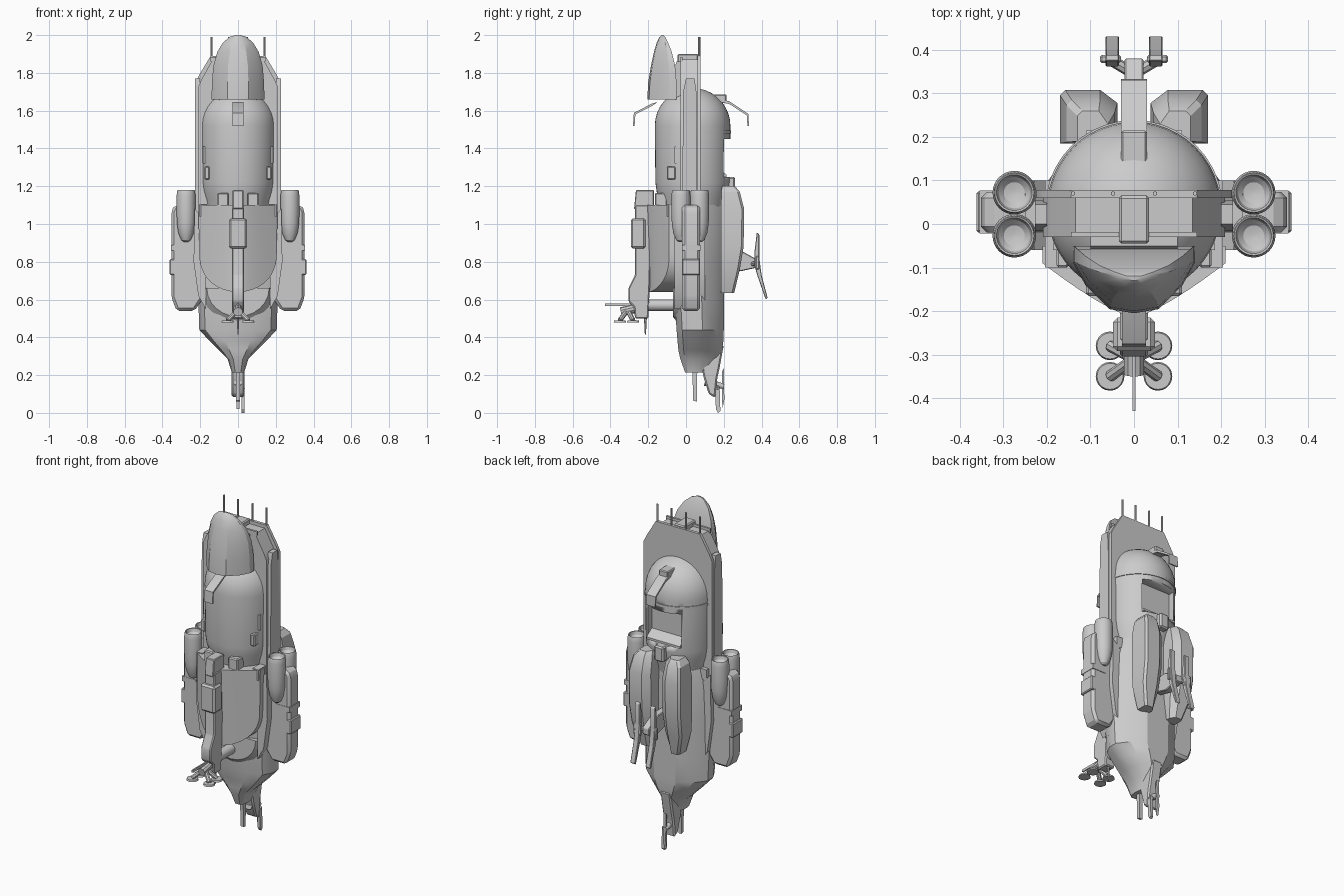
import bpy, bmesh, math
from mathutils import Vector

if "Cube" in bpy.data.objects:
    bpy.data.objects.remove(bpy.data.objects["Cube"])


def finish(name, bm, bevel=0.0):
    bmesh.ops.recalc_face_normals(bm, faces=bm.faces)
    if bevel:
        bmesh.ops.bevel(bm, geom=bm.edges[:], offset=bevel, segments=1, affect='EDGES')
    me = bpy.data.meshes.new(name)
    bm.to_mesh(me)
    bm.free()
    ob = bpy.data.objects.new(name, me)
    bpy.context.collection.objects.link(ob)
    bpy.ops.object.select_all(action='DESELECT')
    ob.select_set(True)
    bpy.context.view_layer.objects.active = ob
    bpy.ops.object.shade_smooth_by_angle(angle=math.radians(28))
    return ob


def loft(name, rings, bevel=0.0):
    bm = bmesh.new()
    vs = [[bm.verts.new(p) for p in r] for r in rings]
    n = len(rings[0])
    for a, b in zip(vs, vs[1:]):
        for i in range(n):
            bm.faces.new((a[i], a[(i + 1) % n], b[(i + 1) % n], b[i]))
    bm.faces.new(vs[0])
    bm.faces.new(vs[-1])
    return finish(name, bm, bevel)


def box(name, x0, x1, y0, y1, z0, z1, bevel=0.0):
    return loft(name, [[(x0, y0, z), (x1, y0, z), (x1, y1, z), (x0, y1, z)] for z in (z0, z1)], bevel)


def side_prism(name, yz, x0, x1, bevel=0.0):
    return loft(name, [[(x, y, z) for y, z in yz] for x in (x0, x1)], bevel)


def front_prism(name, xz, y0, y1, bevel=0.0):
    return loft(name, [[(x, y, z) for x, z in xz] for y in (y0, y1)], bevel)


def turned(name, x, y, profile, n=32):
    return loft(name, [[(x + r * math.cos(2 * math.pi * i / n), y + r * math.sin(2 * math.pi * i / n), z)
                        for i in range(n)] for z, r in profile])


def rod(name, a, b, r1, r2=None, n=12):
    a, b = Vector(a), Vector(b)
    bm = bmesh.new()
    bmesh.ops.create_cone(bm, cap_ends=True, segments=n, radius1=r1, radius2=r2 or r1, depth=(b - a).length)
    q = (b - a).to_track_quat('Z', 'Y').to_matrix().to_4x4()
    q.translation = (a + b) / 2
    bm.transform(q)
    return finish(name, bm)


def hull(name, pts):
    bm = bmesh.new()
    vs = [bm.verts.new(p) for p in pts]
    bmesh.ops.convex_hull(bm, input=vs)
    bmesh.ops.delete(bm, geom=[v for v in bm.verts if not v.link_faces], context='VERTS')
    return finish(name, bm)


def mx(s, a, b):
    return (a, b) if s > 0 else (-b, -a)


# Domed crew capsule with a rear hatch recess
dome = [(1.52 + 0.2 * math.sin(a), 0.2 * math.cos(a)) for a in [math.radians(d) for d in range(0, 86, 10)] + [1.54]]
cap = turned('capsule', 0, 0.035, [(1.06, .165), (1.13, .178), (1.17, .19), (1.22, .197)] + dome, 48)
cut = box('hatch_cutter', -.11, .11, .165, .3, 1.25, 1.45)
cut.hide_render = True
m = cap.modifiers.new('hatch', 'BOOLEAN')
m.operation, m.object, m.solver = 'DIFFERENCE', cut, 'EXACT'
bpy.context.view_layer.objects.active = cap
bpy.ops.object.modifier_apply(modifier='hatch')
bpy.data.objects.remove(cut)
# thin rear half-band above the hatch
arc = [(math.cos(math.pi * i / 20), math.sin(math.pi * i / 20)) for i in range(21)]
loft('dome_band', [[(r * x, .035 + r * y, z) for r, z in [(.19, 1.48), (.204, 1.48), (.204, 1.495), (.19, 1.495)]] for x, y in arc])
side_prism('hatch_ledge', [(.16, 1.25), (.215, 1.25), (.215, 1.262), (.16, 1.3)], -.11, .11)

# Nose canopy, lofted upward and leaning back, with its rear mount
rings = []
for z, w, f, b in [(1.66, .14, -.205, -.05), (1.75, .138, -.2, -.05), (1.84, .13, -.185, -.058), (1.91, .11, -.17, -.075),
                   (1.96, .08, -.155, -.095), (1.99, .045, -.14, -.11), (2.0, .015, -.13, -.12)]:
    d = b - f
    rings.append([(w * x, f + d * y, z) for x, y in [(-1, 1), (-1, .75), (-.8, .42), (-.4, .06), (0, 0),
                                                     (.4, .06), (.8, .42), (1, .75), (1, 1)]])
loft('canopy', rings)
side_prism('canopy_mount', [(-.07, 1.64), (-.02, 1.64), (-.02, 1.86), (-.05, 1.86), (-.07, 1.8)], -.1, .1)

# Upright back frame: thin rear plate, side rails and top block
plate = [(-.225, .9), (.225, .9), (.225, 1.75), (.205, 1.79), (.145, 1.89), (-.145, 1.89), (-.205, 1.79), (-.225, 1.75)]
front_prism('rear_plate', plate, .06, .078)
inner = [(x * .93, z - .02 * (z > 1)) for x, z in plate]
front_prism('frame_core', inner, -.03, .06)
box('frame_block', -.035, .035, -.045, .065, 1.82, 1.9, .006)
for s in (-1, 1):
    x0, x1 = mx(s, .2, .228)
    side_prism('side_rail', [(-.02, 1.05), (.06, 1.05), (.055, 1.7), (.045, 1.77), (.0, 1.77), (-.015, 1.7)], x0, x1)
    x0, x1 = mx(s, .035, .145)
    box('top_frame', x0, x1, -.03, -.018, 1.86, 1.885)
    for x in (.048, .14):
        rod('antenna', (s * x, .07, 1.82), (s * x, .07, 1.99), .0055, n=6)
    # capsule side fittings
    x0, x1 = mx(s, .15, .178)
    box('side_window', x0, x1, -.1, -.055, 1.235, 1.305, .005)
    x0, x1 = mx(s, .165, .186)
    box('side_slot', x0, x1, -.06, -.045, 1.32, 1.41)
    x0, x1 = mx(s, .05, .11)
    box('collar_clamp', x0, x1, -.165, -.1, 1.09, 1.165, .006)
    x0, x1 = mx(s, .165, .205)
    box('shoulder_block', x0, x1, -.1, .1, 1.04, 1.105)

# Lower hull, faceted loft down to the keel
rings = []
for z, w, f, b in [(1.1, .185, -.12, .2), (1.0, .205, -.09, .203), (.8, .21, -.075, .203), (.6, .21, -.06, .2),
                   (.44, .205, -.05, .2), (.38, .15, -.045, .198), (.33, .1, -.04, .19), (.285, .055, -.03, .17), (.215, .033, -.005, .12)]:
    d = b - f
    rings.append([(w * x, f + d * y, z) for x, y in [(-.45, 0), (.45, 0), (.85, .12), (1, .35), (1, .55),
                                                     (.75, .82), (.35, 1), (-.35, 1), (-.75, .82), (-1, .55), (-1, .35), (-.85, .12)]])
loft('lower_hull', rings)
# Rounded front armour panel and the lip under it
pts = []
for i in range(-12, 13):
    t = i / 12
    x, y = .21 * math.sin(t * math.pi / 2), -.09 - .125 * (1 - abs(math.sin(t * math.pi / 2)) ** 1.3)
    zb = .86 - .22 * math.cos(t * math.pi / 2) ** .8 if abs(t) < 1 else .86
    pts += [(x, y, 1.1), (x * .98, y + .02 * (1 - abs(t)), zb), (x, -.05, 1.1), (x * .98, -.05, zb)]
hull('front_panel', pts)
pts = []
for i in range(13):
    a = math.pi * i / 12
    pts += [(.165 * math.cos(a), -.07, .66 - .15 * math.sin(a)), (.19 * math.cos(a), -.03, .66 - .2 * math.sin(a))]
hull('panel_lip', pts)
rod('strut_pipe', (0, -.06, .57), (0, -.23, .57), .03, n=20)

# Front landing column
side_prism('column', [(-.18, 1.1), (-.27, 1.1), (-.27, .73), (-.305, .66), (-.305, .59), (-.275, .56), (-.27, .5), (-.2, .5), (-.19, .7)],
           -.032, .032, .006)
side_prism('column_head', [(-.17, 1.18), (-.265, 1.18), (-.275, 1.08), (-.17, 1.08)], -.028, .028, .004)
box('column_case', -.048, .048, -.292, -.215, .87, 1.03, .01)
rod('column_spike', (0, -.215, .51), (0, -.215, .415), .008, .003, 6)
rod('foot_hub', (0, -.26, .555), (0, -.345, .535), .024, n=10)
box('probe_blade', -.004, .004, -.43, -.26, .565, .58)
for s in (-1, 1):
    for y in (-.28, -.35):
        rod('foot_leg', (0, -.31, .545), (s * .055, y, .49), .013, n=8)
        rod('foot_pad', (s * .055, y, .478), (s * .055, y, .488), .033, .03, 20)

# Side pods with twin open-ended boosters
for s in (-1, 1):
    front_prism('side_pod', [(s * x, z) for x, z in [(.19, 1.08), (.3, 1.1), (.335, 1.1), (.352, 1.07), (.352, .61),
                                                     (.325, .54), (.23, .54), (.19, .6)]], -.02, .074, .014)
    front_prism('pod_core', [(s * x, z) for x, z in [(.17, 1.02), (.23, 1.08), (.235, .8), (.21, .62), (.17, .55)]], -.06, .1)
    x0, x1 = mx(s, .325, .362)
    box('pod_box', x0, x1, -.02, .075, .73, .815, .005)
    x0, x1 = mx(s, .26, .355)
    box('pod_strap', x0, x1, -.022, .077, .86, .89)
    x0, x1 = mx(s, .2, .25)
    box('booster_bracket', x0, x1, -.02, .07, 1.08, 1.15)
    for y in (-.027, .072):
        turned('booster', s * .275, y, [(.905, .012), (.915, .025), (.95, .04), (1.0, .048), (1.06, .05), (1.15, .05), (1.175, .047),
                                        (1.18, .045), (1.178, .041), (1.16, .036), (1.148, .024), (1.144, .006)], 32)

# Rear pods, arm and hanging grips
for s in (-1, 1):
    rings = []
    for z, a, b, f, k in [(1.2, .06, .13, .19, .26), (1.17, .045, .155, .188, .285), (1.08, .038, .17, .185, .308),
                          (.88, .038, .17, .185, .305), (.76, .042, .165, .185, .285), (.635, .06, .13, .185, .255)]:
        c = (b - a) * .3
        rings.append([(s * x, y, z) for x, y in [(a, f), (b, f), (b, k - .012), (b - .012, k), (a + c, k), (a, k - .03)]])
    loft('rear_pod', rings)
    x0, x1 = mx(s, .034, .066)
    side_prism('grip_blade', [(.375, .955), (.388, .945), (.388, .82), (.4, .73), (.432, .61), (.422, .6), (.38, .72), (.362, .78),
                              (.362, .85)], x0, x1, .003)
    x0, x1 = mx(s, .03, .078)
    box('grip_pad', x0, x1, .37, .388, .76, .83, .004)
    rod('grip_link', (0, .345, .785), (s * .05, .375, .795), .013, n=8)
side_prism('rear_arm', [(.18, .86), (.29, .86), (.38, .81), (.38, .77), (.29, .75), (.18, .78)], -.022, .022, .004)
box('rear_joint', -.03, .03, .19, .26, 1.16, 1.25, .008)

# Bent sensor arms, front and rear
side_prism('front_arm', [(-.15, 1.645), (-.18, 1.625), (-.268, 1.58), (-.272, 1.52), (-.281, 1.52), (-.276, 1.588), (-.18, 1.638)], -.028, .028)
side_prism('rear_boom', [(.16, 1.65), (.23, 1.635), (.322, 1.575), (.325, 1.52), (.333, 1.52), (.331, 1.582), (.23, 1.65), (.16, 1.665)], -.03, .03)
box('boom_base', -.03, .03, .14, .215, 1.64, 1.685, .005)

# Tail boom, rudder and propeller
side_prism('tail_boom', [(.07, .36), (.2, .36), (.178, .24), (.165, .18), (.155, .08), (.12, .1), (.09, .2)], -.034, .034, .008)
side_prism('keel_fin', [(.033, .25), (.06, .25), (.058, .06), (.038, .065)], -.01, .01)
rod('propeller_shaft', (0, .1, .165), (0, .2, .14), .022, .014, 12)
side_prism('tail_blade', [(.19, .22), (.2, .235), (.203, .07), (.193, .02), (.19, .1)], -.008, .008)
side_prism('propeller_blade', [(.155, .13), (.178, .14), (.182, .01), (.17, 0), (.158, .02)], .018, .034)
rod('blade_link', (0, .165, .145), (.03, .168, .12), .01, n=8)
